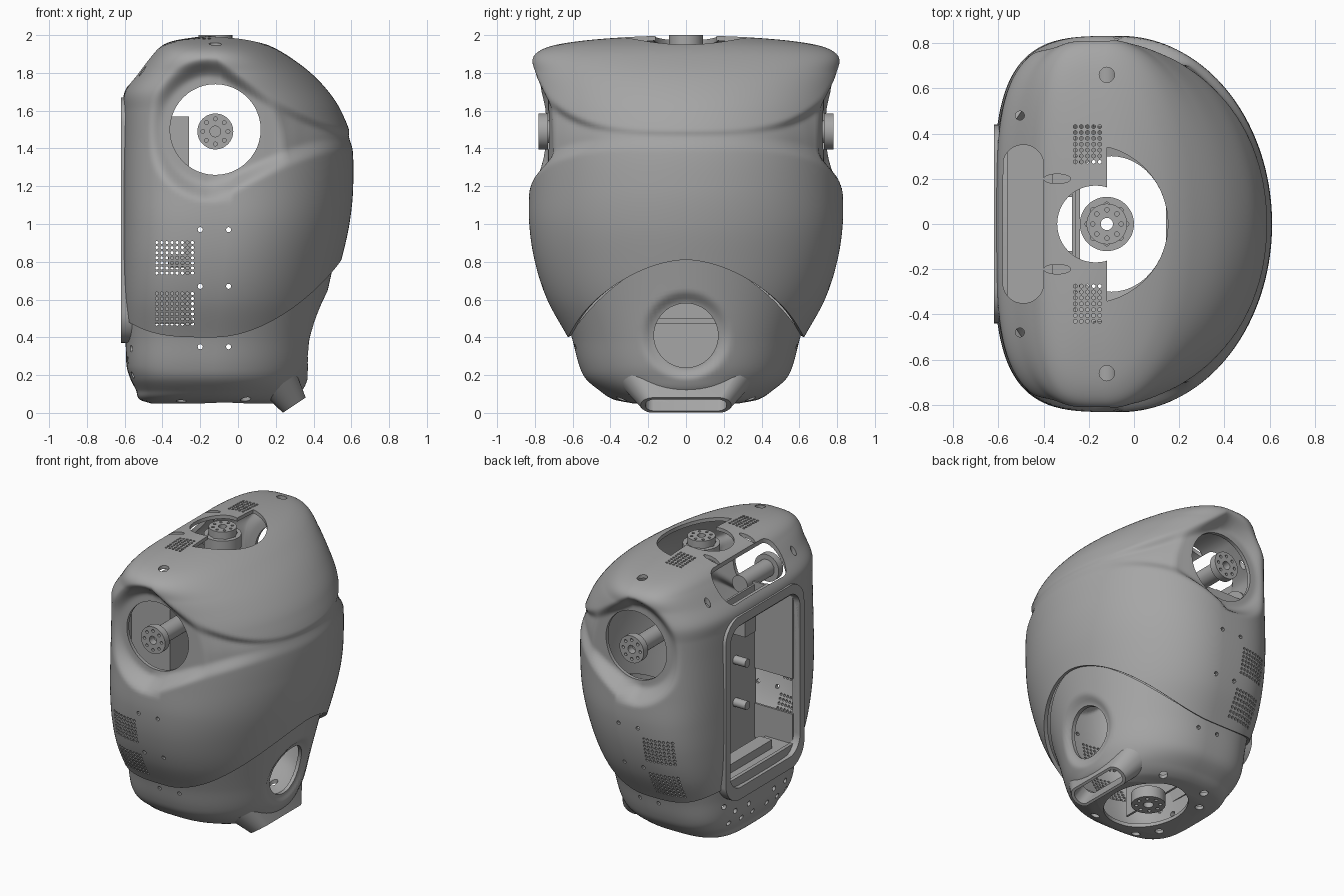
import bpy, bmesh, math
from math import sin, cos, pi, hypot
from mathutils import Matrix, Vector

cube = bpy.data.objects.get("Cube")
if cube:
    bpy.data.objects.remove(cube)

grey = bpy.data.materials.new("shell grey")
grey.use_nodes = True
grey.diffuse_color = (0.38, 0.38, 0.38, 1)
grey.node_tree.nodes["Principled BSDF"].inputs["Base Color"].default_value = (0.38, 0.38, 0.38, 1)

AXIS = {"X": Matrix.Rotation(pi / 2, 4, "Y"), "Y": Matrix.Rotation(-pi / 2, 4, "X"), "Z": Matrix()}


def place(loc, axis="Z"):
    return Matrix.Translation(loc) @ AXIS[axis]


def add(name, bm):
    bmesh.ops.recalc_face_normals(bm, faces=bm.faces)
    mesh = bpy.data.meshes.new(name)
    bm.to_mesh(mesh)
    bm.free()
    ob = bpy.data.objects.new(name, mesh)
    bpy.context.collection.objects.link(ob)
    mesh.materials.append(grey)
    return ob


def bake(ob):
    dg = bpy.context.evaluated_depsgraph_get()
    mesh = bpy.data.meshes.new_from_object(ob.evaluated_get(dg))
    ob.modifiers.clear()
    ob.data = mesh


def cut(ob, *cutters):
    for c in cutters:
        m = ob.modifiers.new("cut", "BOOLEAN")
        m.operation, m.solver, m.object = "DIFFERENCE", "EXACT", c
    bake(ob)
    for c in cutters:
        bpy.data.objects.remove(c)


def smooth(ob, angle=35):
    bpy.ops.object.select_all(action="DESELECT")
    ob.select_set(True)
    bpy.context.view_layer.objects.active = ob
    bpy.ops.object.shade_smooth_by_angle(angle=math.radians(angle))


def prism(pts, depth, mat, name="cutter", flare=1.0):
    bm = bmesh.new()
    face = bm.faces.new([bm.verts.new((x, y, -depth / 2)) for x, y in pts])
    ext = bmesh.ops.extrude_face_region(bm, geom=[face])["geom"]
    bmesh.ops.translate(bm, vec=(0, 0, depth), verts=[v for v in ext if isinstance(v, bmesh.types.BMVert)])
    bmesh.ops.scale(bm, vec=(flare, flare, 1), verts=[v for v in bm.verts if v.co.z < 0])
    bmesh.ops.transform(bm, matrix=mat, verts=bm.verts)
    return add(name, bm)


def arc(r, a0=0.0, a1=2 * pi, n=48, cx=0.0, cy=0.0, ry=None):
    return [(cx + r * cos(a0 + (a1 - a0) * i / n), cy + (ry or r) * sin(a0 + (a1 - a0) * i / n)) for i in range(n)]


def rounded(w, h, r):
    corners = [(1, 1), (-1, 1), (-1, -1), (1, -1)]
    return [p for k, (sx, sy) in enumerate(corners)
            for p in arc(r, k * pi / 2, (k + 1) * pi / 2 - 0.01, 9, sx * (w / 2 - r), sy * (h / 2 - r))]


def pins(spots, axis, r, depth, sides=8):
    bm = bmesh.new()
    for s in spots:
        bmesh.ops.create_cone(bm, cap_ends=True, segments=sides, radius1=r, radius2=r, depth=depth,
                              matrix=place(s, axis))
    return add("pins", bm)


def box(name, x0, x1, y0, y1, z0, z1):
    mid = ((x0 + x1) / 2, (y0 + y1) / 2, (z0 + z1) / 2)
    bm = bmesh.new()
    bmesh.ops.create_cube(bm, size=1, matrix=Matrix.Translation(mid) @ Matrix.Diagonal((x1 - x0, y1 - y0, z1 - z0, 1)))
    return add(name, bm)


# Body profiles: height, back x, front x, half width
UPPER = [(0.4, -0.6, 0.42, 0.625), (0.6, -0.615, 0.49, 0.735), (0.8, -0.62, 0.545, 0.8), (1, -0.62, 0.59, 0.83),
         (1.2, -0.62, 0.61, 0.83), (1.45, -0.615, 0.6, 0.825), (1.6, -0.61, 0.545, 0.82),
         (1.7, -0.6, 0.48, 0.82), (1.8, -0.53, 0.385, 0.815), (1.89, -0.46, 0.265, 0.805), (1.94, -0.41, 0.175, 0.72),
         (1.97, -0.34, 0.09, 0.55), (1.99, -0.22, 0.0, 0.3), (2, -0.13, -0.09, 0.04)]
LOWER = [(0.05, -0.46, 0.24, 0.28), (0.07, -0.52, 0.28, 0.38), (0.12, -0.54, 0.34, 0.46), (0.18, -0.57, 0.37, 0.53),
         (0.25, -0.59, 0.395, 0.565), (0.4, -0.595, 0.425, 0.605), (0.6, -0.6, 0.465, 0.67), (0.85, -0.6, 0.52, 0.74)]


def sample(rows, z):
    z = min(max(z, rows[0][0]), rows[-1][0])
    i = next(k for k in range(len(rows) - 1) if z <= rows[k + 1][0])
    p, q = rows[i], rows[i + 1]
    o, s = rows[max(i - 1, 0)], rows[min(i + 2, len(rows) - 1)]
    d = q[0] - p[0]
    t = (z - p[0]) / d
    out = []
    for k in (1, 2, 3):
        m0, m1 = (q[k] - o[k]) / (q[0] - o[0]) * d, (s[k] - p[k]) / (s[0] - p[0]) * d
        out.append((2*t**3 - 3*t*t + 1) * p[k] + (t**3 - 2*t*t + t) * m0 + (3*t*t - 2*t**3) * q[k] + (t**3 - t*t) * m1)
    return out


def ramp(v):
    v = min(max(v, 0), 1)
    return v * v * (3 - 2 * v)


def seam(a):
    if cos(a) < 0:
        return 0.4 + 0.1 * cos(a) ** 2
    return 0.4 + 0.41 * cos(pi / 2 * abs(sin(a)) ** 0.9)


def upper_height(a, t):
    # Level rows above the chest so the shoulder crease runs along them
    if t < 0.35:
        return seam(a) + (1.15 - seam(a)) * t / 0.35
    return 2 - 0.85 * ((1 - t) / 0.65) ** 1.6


def lower_height(a, t):
    return 0.05 + (seam(a) - 0.03) * (1 - t) ** 1.5


def shoulder_recess(x, y, z, nx, ny):
    h = min(max((x + 0.12) / 0.72, 0), 1)
    below = z - 1.5 + 0.035 * h
    slope = 0.05 * h if below < 0 else 0
    r = 0.03 + 0.36 * (1 - h) ** 1.4 + slope
    d = hypot(x + 0.12 - 0.72 * h, below) - r
    w = ramp(-d / (0.03 + 0.08 * (1 - h) + slope))
    y -= math.copysign(w * max(0, abs(y) - 0.73), y)
    deep = w * 0.035 * ramp((x - 0.05) / 0.25) * (1 - 0.7 * ramp((x - 0.35) / 0.22))
    return x - nx * deep, y - ny * deep, z


def hip_recess(x, y, z, nx, ny):
    if x > 0:
        x -= 0.035 * ramp((0.24 - hypot(y, z - 0.41)) / 0.07)
    return x, y, z


def shell(name, rows, heights, count, shape, cols=160):
    bm = bmesh.new()
    rings = []
    for i in range(count + 1):
        ring = []
        for j in range(cols):
            a = 2 * pi * (j + 0.5) / cols
            z = heights(a, i / count)
            xb, xf, hy = sample(rows, z)
            xc = xb + (xf - xb) * 0.46
            c, s = cos(a), sin(a)
            n = 2 if c > 0 else 3.6
            x = xc + ((xf - xc) if c > 0 else (xb - xc)) * abs(c) ** (2 / n)
            y = math.copysign(hy * abs(s) ** (2 / n), s)
            ring.append(bm.verts.new(shape(x, y, z, c, s)))
        rings.append(ring)
    for p, q in zip(rings, rings[1:]):
        for j in range(cols):
            k = (j + 1) % cols
            bm.faces.new((p[j], p[k], q[k], q[j]))
    bm.faces.new(rings[-1])
    ob = add(name, bm)
    # Make sure the wall grows inward
    top = max(ob.data.polygons, key=lambda f: len(f.vertices))
    outward = 1 if rows is UPPER else -1
    m = ob.modifiers.new("wall", "SOLIDIFY")
    m.thickness, m.offset = 0.025, -1 if top.normal.z * outward > 0 else 1
    bake(ob)
    return ob


# Upper torso shell with shoulder, neck and back openings
upper = shell("upper_shell", UPPER, upper_height, 130, shoulder_recess)
vents = [(-0.43 + 0.027 * i, 0, z0 + 0.027 * j) for z0 in (0.47, 0.74) for i in range(8) for j in range(7)]
top_vents = [(-0.26 + 0.027 * i, s * (0.275 + 0.026 * j), 1.95) for s in (1, -1) for i in range(5) for j in range(7)]
screws = [(x, 0, z) for x in (-0.2, -0.05) for z in (0.35, 0.67, 0.97)]
cut(upper,
    prism(arc(0.24), 2, place((-0.12, 0, 1.5), "Y")),
    prism(arc(0.35, -1.34, 1.34) + [(0.08, 0.34)], 0.4, place((-0.2, 0, 1.95))),
    prism(arc(0.17), 0.4, place((-0.17, 0, 1.95))),
    prism(rounded(0.18, 0.7, 0.088), 0.5, place((-0.49, 0, 1.91))),
    prism(rounded(1.15, 0.78, 0.12), 0.3, place((-0.6, 0, 1.03), "X")),
    pins(vents, "Y", 0.009, 2, 6), pins(top_vents, "Z", 0.009, 0.3, 6), pins(screws, "Y", 0.014, 2),
    pins([(-0.12, s * 0.66, 1.95) for s in (1, -1)], "Z", 0.034, 0.2, 20),
    pins([(-0.505, s * 0.48, 1.85) for s in (1, -1)], "Z", 0.02, 0.3, 16),
    prism(arc(0.06, ry=0.021), 0.3, place((-0.34, 0.2, 1.95))),
    prism(arc(0.06, ry=0.021), 0.3, place((-0.34, -0.2, 1.95))))
smooth(upper)

# Lower hip shell with its openings
lower = shell("lower_shell", LOWER, lower_height, 60, hip_recess)
spout_at = Matrix.Translation((0.262, 0, 0.095)) @ Matrix.Rotation(2.555, 4, "Y")
hip_holes = [(-0.55, s * y, z) for s in (1, -1)
             for y, z in ((0.08, 0.2), (0.2, 0.2), (0.32, 0.2), (0.14, 0.28), (0.28, 0.28), (0.38, 0.34))]
cut(lower,
    prism(arc(0.17), 0.5, place((0.42, 0, 0.41), "X")),
    prism(arc(0.25, ry=0.3), 0.3, place((-0.1, 0, 0.05))),
    prism(rounded(0.11, 0.43, 0.05), 0.3, spout_at),
    pins(screws, "Y", 0.014, 2),
    pins(hip_holes, "X", 0.018, 0.2, 12),
    pins([(x, s * y, 0.08) for s in (1, -1) for x, y in ((-0.38, 0.2), (0.04, 0.34), (-0.3, 0.34))], "Z", 0.028, 0.2, 16))
smooth(lower)

# Slotted spout flaring into the front lower edge
spout = prism(rounded(0.145, 0.48, 0.07), 0.13, spout_at, "front_spout", 1.4)
cut(spout, prism(rounded(0.11, 0.43, 0.05), 0.4, spout_at))
smooth(spout)

# Raised rim around the back opening
rim = prism(rounded(1.3, 0.88, 0.16), 0.06, place((-0.59, 0, 1.02), "X"), "back_rim")
cut(rim, prism(rounded(1.15, 0.78, 0.12), 0.3, place((-0.6, 0, 1.03), "X")))
smooth(rim)

# Equipment bay behind the back opening
box("bay_plate", -0.275, -0.26, -0.39, 0.39, 0.2, 1.55)
box("bay_roof", -0.57, -0.36, -0.39, 0.39, 1.56, 1.575)
box("bay_floor", -0.57, -0.36, -0.39, 0.39, 0.47, 0.5)
box("bay_step", -0.5, -0.4, -0.25, 0.25, 0.5, 0.56)
box("hip_crossbar", -0.26, -0.24, -0.3, 0.3, 0.47, 0.5)
for side, s in (("left", 1), ("right", -1)):
    for part, z0, z1 in (("lower", 0.47, 0.71), ("upper", 0.96, 1.57)):
        y0, y1 = sorted((s * 0.375, s * 0.39))
        box(f"bay_{part}_wall_{side}", -0.57, -0.26, y0, y1, z0, z1)
    y0, y1 = sorted((s * 0.12, s * 0.24))
    box(f"bay_bracket_{side}", -0.38, -0.27, y0, y1, 1.3, 1.5)
    for z in (0.8, 1.1):
        post = prism(arc(0.03, n=16), 0.1, place((-0.32, s * 0.16, z), "X"), f"bay_post_{side}")
        smooth(post)


# Motor joints: drilled flange with a bolt circle
def joint(name, end, inward, axis, r, depth):
    end, inward = Vector(end), Vector(inward)
    mid = end + inward * depth / 2
    flange = prism(arc(r), depth, place(mid, axis), name + "_flange")
    ring = [place(end, axis) @ Vector((r * 0.7 * cos(k * pi / 4), r * 0.7 * sin(k * pi / 4), 0)) for k in range(8)]
    cut(flange, prism(arc(r * 0.3), 1, place(mid, axis)), pins(ring, axis, r * 0.11, 0.04, 12))
    smooth(flange)


for side, s in (("left", 1), ("right", -1)):
    joint(side + "_shoulder", (-0.12, s * 0.78, 1.49), (0, -s, 0), "Y", 0.095, 0.05)
    stub = prism(arc(0.06), 0.3, place((-0.12, s * 0.58, 1.49), "Y"), side + "_shoulder_motor")
    smooth(stub)
joint("neck", (-0.12, 0, 2), (0, 0, -1), "Z", 0.09, 0.06)
joint("neck_base", (-0.12, 0, 1.95), (0, 0, -1), "Z", 0.12, 0.09)
joint("waist", (-0.12, 0, 0.06), (0, 0, 1), "Z", 0.11, 0.08)
